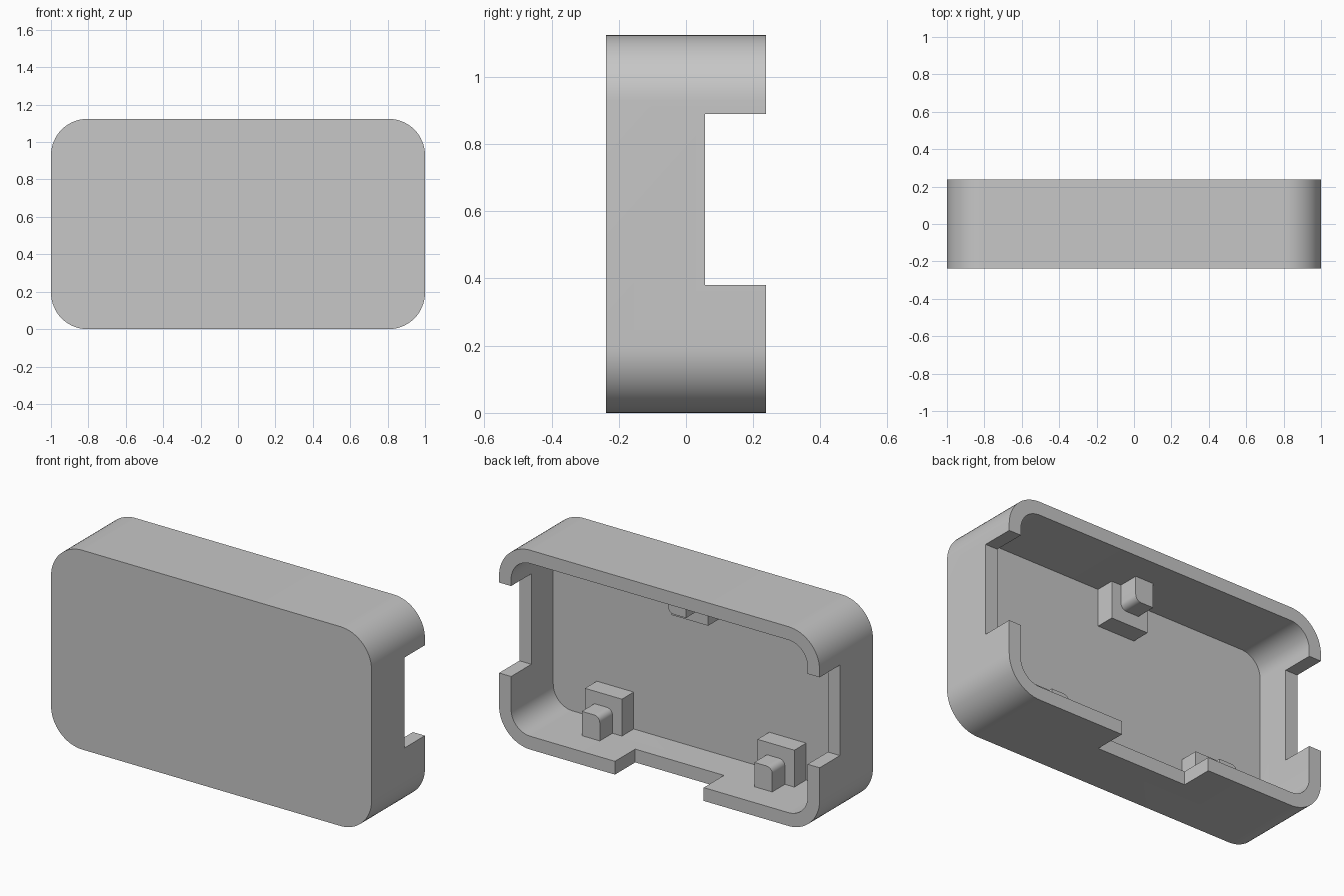
import bpy, bmesh, math
from mathutils import Matrix, Vector

cube = bpy.data.objects.get("Cube")
if cube:
    bpy.data.objects.remove(cube, do_unlink=True)

H, D = 1.124, 0.2375          # height, half depth
WALL, RADIUS = 0.075, 0.195   # wall thickness, outer corner radius
FLOOR, NOTCH = -0.138, 0.057  # inner face of the panel, depth reached by the notches

grey = bpy.data.materials.new("light_grey")
grey.use_nodes = True
colour = (0.57, 0.57, 0.57, 1)
grey.diffuse_color = colour
grey.node_tree.nodes["Principled BSDF"].inputs["Base Color"].default_value = colour


def prism(name, x, z, y, radii=(0, 0, 0, 0), steps=16):
    """Rectangle in x and z, extruded along y; radii: top right, top left, bottom left, bottom right."""
    bm = bmesh.new()
    corners = [(x[1], z[1]), (x[0], z[1]), (x[0], z[0]), (x[1], z[0])]
    signs = [(1, 1), (-1, 1), (-1, -1), (1, -1)]
    verts = []
    for i, ((cx, cz), (sx, sz), r) in enumerate(zip(corners, signs, radii)):
        for k in range(steps + 1 if r else 1):
            a = math.pi / 2 * (i + k / steps)
            px, pz = (cx, cz)
            if r:
                px, pz = cx - sx * r + r * math.cos(a), cz - sz * r + r * math.sin(a)
            verts.append(bm.verts.new((px, y[0], pz)))
    face = bm.faces.new(verts)
    out = bmesh.ops.extrude_face_region(bm, geom=[face])
    moved = [v for v in out["geom"] if isinstance(v, bmesh.types.BMVert)]
    bmesh.ops.translate(bm, verts=moved, vec=(0, y[1] - y[0], 0))
    bmesh.ops.recalc_face_normals(bm, faces=bm.faces)
    mesh = bpy.data.meshes.new(name)
    bm.to_mesh(mesh)
    bm.free()
    mesh.materials.append(grey)
    obj = bpy.data.objects.new(name, mesh)
    bpy.context.collection.objects.link(obj)
    return obj


def smooth(obj):
    bpy.ops.object.select_all(action="DESELECT")
    obj.select_set(True)
    bpy.context.view_layer.objects.active = obj
    bpy.ops.object.shade_smooth_by_angle(angle=math.radians(30))


# Case: rounded block, hollowed from the back and notched on three sides
case = prism("case", (-1, 1), (0, H), (-D, D), (RADIUS,) * 4)
inner = RADIUS - WALL
cutters = [
    prism("cavity_cutter", (WALL - 1, 1 - WALL), (WALL, H - WALL), (FLOOR, 0.5), (inner,) * 4),
    prism("side_notch_cutter", (-1.2, 1.2), (0.38, 0.89), (NOTCH, 0.6)),
    prism("bottom_notch_cutter", (-0.277, 0.277), (-0.2, 0.2), (NOTCH, 0.7)),
]
for cutter in cutters:
    cutter.hide_render = True
    mod = case.modifiers.new(cutter.name, "BOOLEAN")
    mod.operation, mod.solver, mod.object = "DIFFERENCE", "EXACT", cutter
depsgraph = bpy.context.evaluated_depsgraph_get()
cut_mesh = bpy.data.meshes.new_from_object(case.evaluated_get(depsgraph))
case.modifiers.clear()
case.data = cut_mesh
for cutter in cutters:
    bpy.data.objects.remove(cutter, do_unlink=True)
smooth(case)

# Clip posts: a block with a smaller peg that has one rounded corner
SINK = 0.01
flip = Matrix.Translation((0, 0, H)) @ Matrix.Rotation(math.pi, 4, "Y")
for name, x, upside_down in (("left", 0.538, False), ("right", -0.538, False), ("top", 0, True)):
    block = prism(name + "_post", (x - 0.115, x + 0.115), (WALL - SINK, 0.283), (FLOOR - SINK, -0.033))
    peg = prism(name + "_peg", (x - 0.056, x + 0.056), (WALL - SINK, 0.212), (-0.043, 0.08), (0, 0.035, 0, 0), 8)
    for part in (block, peg):
        if upside_down:
            part.data.transform(flip)
        smooth(part)
